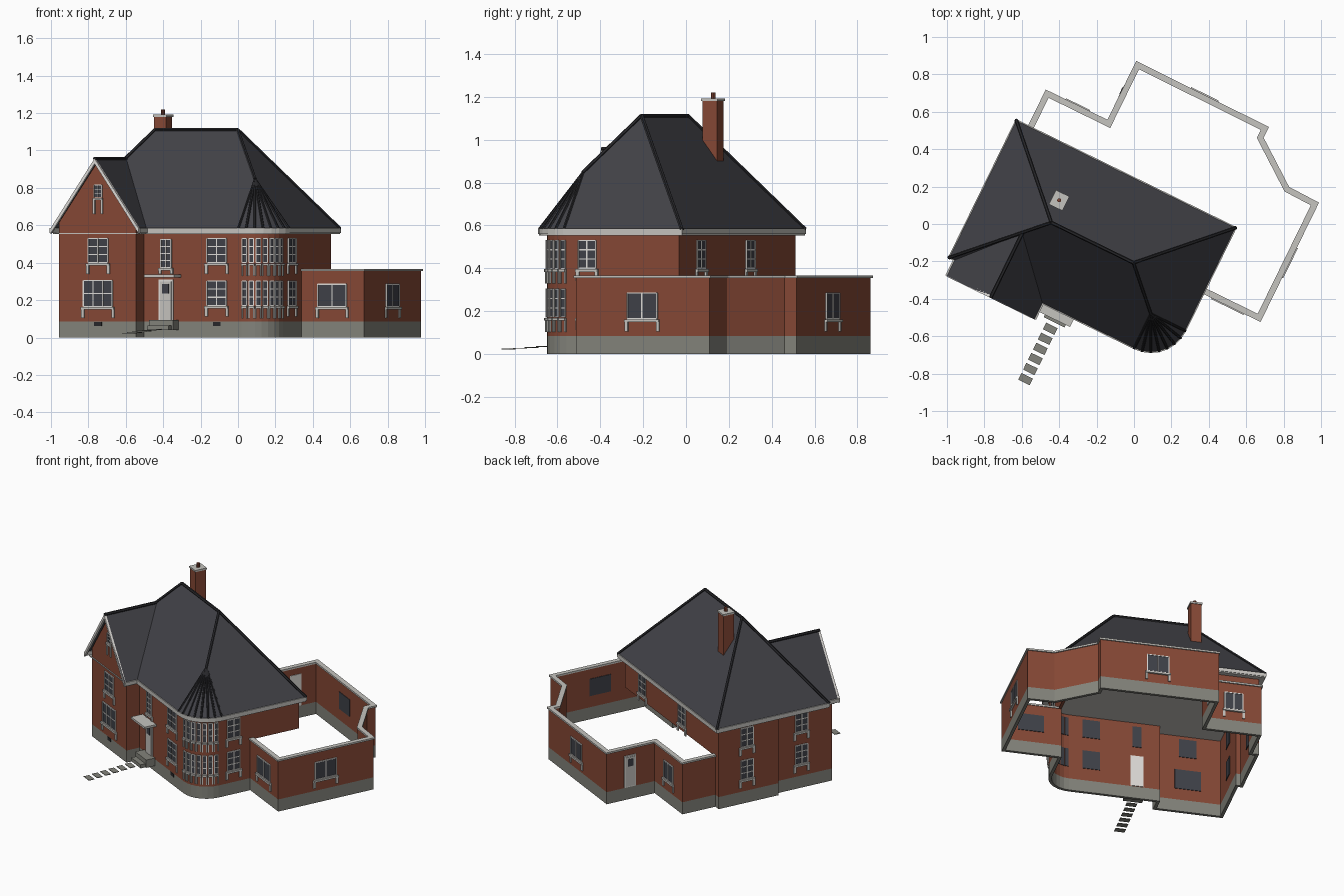
import bpy, math
from mathutils import Matrix, Vector

cube = bpy.data.objects.get("Cube")
if cube:
    bpy.data.objects.remove(cube)

TURN = Matrix.Rotation(math.radians(-26.1), 4, 'Z')   # the plan is turned on its site


def material(name, r, g, b):
    m = bpy.data.materials.new(name)
    m.use_nodes = True
    m.diffuse_color = (r, g, b, 1)
    m.node_tree.nodes["Principled BSDF"].inputs["Base Color"].default_value = (r, g, b, 1)
    return m


BRICK = material("red brick", .24, .065, .036)
SLATE = material("roof slate", .054, .054, .063)
RIDGE = material("ridge tile", .02, .02, .023)
PLINTH = material("grey plinth", .23, .23, .2)
TRIM = material("pale stone", .56, .55, .52)
WHITE = material("white paint", .74, .72, .69)
GLASS = material("dark glass", .05, .053, .065)


def mesh(name, verts, faces, mats, index=None, local=Matrix()):
    me = bpy.data.meshes.new(name)
    me.from_pydata([tuple(v) for v in verts], [], faces)
    for m in mats:
        me.materials.append(m)
    for p, i in zip(me.polygons, index or []):
        p.material_index = i
    ob = bpy.data.objects.new(name, me)
    bpy.context.collection.objects.link(ob)
    ob.matrix_world = TURN @ local
    return ob


def boxes(name, parts, local=Matrix()):
    """Each part: material, x0, x1, y0, y1, z0, z1."""
    verts, faces, index, mats = [], [], [], []
    for m, x0, x1, y0, y1, z0, z1 in parts:
        if m not in mats:
            mats.append(m)
        n = len(verts)
        verts += [(x, y, z) for z in (z0, z1) for x, y in ((x0, y0), (x1, y0), (x1, y1), (x0, y1))]
        faces.append([n + 3, n + 2, n + 1, n])
        faces.append([n + 4, n + 5, n + 6, n + 7])
        faces += [[n + i, n + (i + 1) % 4, n + 4 + (i + 1) % 4, n + 4 + i] for i in range(4)]
        index += [mats.index(m)] * 6
    return mesh(name, verts, faces, mats, index, local)


def offset(path, t, closed):
    """Mitred offset of a plan path, positive to its left."""
    pts = [Vector(p) for p in path]
    n = len(pts)
    out = []
    for i, p in enumerate(pts):
        a = (p - pts[i - 1]).normalized() if closed or i > 0 else None
        b = (pts[(i + 1) % n] - p).normalized() if closed or i < n - 1 else a
        a = a or b
        na, nb = Vector((-a.y, a.x)), Vector((-b.y, b.x))
        out.append(p + (na + nb) * t / (1 + na.dot(nb)))
    return out


def ribbon(name, path, z0, z1, outer, inner, mat, closed=True):
    """Wall of constant thickness following a plan path."""
    o, i = offset(path, -outer, closed), offset(path, inner, closed)
    verts = [(p.x, p.y, z) for ring, z in ((o, z0), (o, z1), (i, z1), (i, z0)) for p in ring]
    n = len(path)
    faces = []
    for k in range(n if closed else n - 1):
        j = (k + 1) % n
        faces += [[r * n + k, r * n + j, (r + 1) % 4 * n + j, (r + 1) % 4 * n + k] for r in range(4)]
    if not closed:
        faces += [[r * n for r in range(4)], [r * n + n - 1 for r in (3, 2, 1, 0)]]
    return mesh(name, verts, faces, [mat])


def slab(name, path, z0, z1, mat):
    n = len(path)
    verts = [(p[0], p[1], z) for z in (z0, z1) for p in path]
    faces = [list(range(n))[::-1], list(range(n, 2 * n))]
    faces += [[i, (i + 1) % n, n + (i + 1) % n, n + i] for i in range(n)]
    return mesh(name, verts, faces, [mat])


def rod(name, p, q, r, mat, sides=6):
    p, q = Vector(p), Vector(q)
    rot = (q - p).to_track_quat('Z', 'Y').to_matrix()
    ring = [rot @ Vector((r * math.cos(a), r * math.sin(a), 0))
            for a in (math.tau * i / sides for i in range(sides))]
    verts = [c + v for c in (p, q) for v in ring]
    faces = [[i, (i + 1) % sides, sides + (i + 1) % sides, sides + i] for i in range(sides)]
    faces += [list(range(sides))[::-1], list(range(sides, 2 * sides))]
    return mesh(name, verts, faces, [mat])


BAY = 7   # facets of the rounded corner


def arc(cx, cy, r):
    return [(cx + r * math.sin(a), cy - r * math.cos(a))
            for a in (math.pi / 2 * i / BAY for i in range(BAY + 1))]


# Walls
house = [(-.775, .19), (-.775, -.245), (-.745, -.245), (-.745, -.655), (-.285, -.655),
         (-.285, -.56)] + arc(.295, -.395, .165)
extension = [(.46, -.165), (.83, -.165), (.83, .53), (.655, .535), (.412, .715), (.412, .775),
             (-.365, .78), (-.365, .43), (-.732, .43), (-.732, .19)]
ground = house + extension
ribbon("plinth", ground, 0, .085, 0, .02, PLINTH)
ribbon("ground_floor_wall", ground, .085, .355, 0, .02, BRICK)
ribbon("upper_floor_wall", house + [(.46, .19)], .355, .57, 0, .02, BRICK)
ribbon("parapet_coping", extension, .355, .367, .008, .025, TRIM, closed=False)

# Gable wall
gable = [(-.745, .56), (-.285, .56), (-.285, .615), (-.515, .94), (-.745, .615)]
mesh("gable_wall", [(u, v, z) for v in (-.655, -.635) for u, z in gable],
     [[0, 1, 2, 3, 4], [9, 8, 7, 6, 5]] + [[i, i + 5, (i + 1) % 5 + 5, (i + 1) % 5] for i in range(5)],
     [BRICK])

# Main roof with the conical corner
U0, U1, V0, V1, ZE, ZR, R = -.81, .498, -.597, .222, .582, 1.112, .205
half = (V1 - V0) / 2
slope = (ZR - ZE) / half
eave = [(U0, V1), (U0, V0)] + arc(U1 - R, V0 + R, R) + [(U1, V1)]
last = len(eave) - 1
verts = [(u, v, ZE) for u, v in eave]
left_peak, right_peak = (U0 + half, V0 + half, ZR), (U1 - half, V0 + half, ZR)
cone_tip = (U1 - R, V0 + R, ZE + R * slope)
verts += [left_peak, right_peak, cone_tip]
L, P, C = last + 1, last + 2, last + 3
mesh("main_roof", verts, [[0, 1, L], [1, 2, C, P, L], [last - 1, last, P, C], [last, 0, L, P]]
     + [[i, i + 1, C] for i in range(2, last - 1)], [SLATE])
ribbon("eaves_gutter", eave, .56, .585, .004, .014, TRIM)
slab("ceiling", eave, .553, .56, TRIM)

# Gable roof
GU, GV, GZ = -.515, -.69, .957
tip, valley = (GU, GV, GZ), (GU, V0 + (GZ - ZE) / slope, GZ)
sides = [(-.778, -1), (-.252, 1)]
for u, s in sides:
    side = "left" if s > 0 else "right"
    back = V0 if s > 0 else V0 + .03
    mesh("gable_roof_" + side, [(u, GV, ZE), (u, back, ZE), valley, tip], [[0, 1, 2, 3]], [SLATE])
    boxes("gable_gutter_" + side, [(TRIM, u - .007, u + .007, GV, -.56, .56, .585)])
    # sloping white verge board
    quad = [(u, ZE), (GU, GZ), (GU, GZ - .028), (u, ZE - .028)]
    mesh("verge_board_" + side, [(x, v, z) for v in (GV - .003, GV + .012) for x, z in quad],
         [[0, 1, 2, 3], [7, 6, 5, 4]] + [[i, i + 4, (i + 1) % 4 + 4, (i + 1) % 4] for i in range(4)],
         [WHITE])
slab("gable_ceiling", [(-.775, -.66), (-.255, -.66), (-.255, -.59), (-.775, -.59)], .553, .56, TRIM)

# Ridge and hip tiles
for name, p, q in (("ridge", left_peak, right_peak), ("hip_back_left", verts[last], right_peak),
                   ("hip_back_right", verts[0], left_peak), ("hip_front_right", verts[1], left_peak),
                   ("hip_front_left", cone_tip, right_peak), ("gable_ridge", tip, valley)):
    rod(name, p, q, .01, RIDGE)
for i in range(2, last):
    rod("cone_rib", verts[i], cone_tip, .007, RIDGE)

# Chimney
boxes("chimney", [(BRICK, -.45, -.38, -.1, -.025, .85, 1.18),
                  (TRIM, -.455, -.375, -.105, -.02, 1.18, 1.192)])
rod("chimney_pot", (-.415, -.062, 1.19), (-.415, -.062, 1.22), .011, BRICK, 10)


def place(u, v, angle):
    return Matrix.Translation((u, v, 0)) @ Matrix.Rotation(math.radians(angle), 4, 'Z')


def window(name, u, v, angle, w, z0, z1, cols=2, rows=3, leg=.06, bar=.006, sill=.012):
    h = w / 2
    parts = [(GLASS, -h, h, -.003, .024, z0, z1)]
    for i in range(cols + 1):
        x = -h + w * i / cols
        parts.append((WHITE, x - bar / 2, x + bar / 2, -.007, 0, z0, z1))
    for i in range(rows + 1):
        z = z0 + (z1 - z0) * i / rows
        parts.append((WHITE, -h, h, -.006, 0, z - bar / 2, z + bar / 2))
    # sill with small stone blocks below its ends
    e = h + sill
    parts.append((TRIM, -e, e, -.014, 0, z0 - .016, z0 - .003))
    k = min(.016, w / 4)
    for x in (-e, e - k):
        parts.append((TRIM, x, x + k, -.008, 0, z0 - leg, z0 - .016))
    boxes(name, parts, place(u, v, angle))


FLOORS = (("ground", .172, .303), ("upper", .4, .53))
for floor, z0, z1 in FLOORS:
    window(floor + "_front_window", .149, -.56, 0, .115, z0, z1)
    window(floor + "_side_window", .46, -.287, 90, .09, z0, z1)
    window(floor + "_right_window_back", -.775, -.016, -90, .09, z0, z1)
    window(floor + "_right_window_front", -.745, -.43, -90, .09, z0, z1)
    for i in range(BAY):
        a = math.pi / 2 * (i + .5) / BAY
        r = .165 * math.cos(math.pi / 4 / BAY)
        window(floor + "_bay_window", .295 + r * math.sin(a), -.395 - r * math.cos(a),
               math.degrees(a), .025, z0, z1, 1, 3, .07, .005, .004)
window("gable_ground_window", -.511, -.655, 0, .172, .165, .305, 3, 2)
window("gable_upper_window", -.511, -.655, 0, .115, .4, .53)
window("gable_attic_window", -.511, -.655, 0, .046, .75, .815, 2, 3, .09, .004, .006)
window("window_over_door", -.153, -.56, 0, .06, .375, .525, 2, 4, .035)
for u in (.23, -.293):
    window("back_window", u, .19, 180, .09, .4, .53)
window("extension_front_window", .643, -.165, 0, .17, .165, .285, 2, 1)
window("extension_side_window", .83, .18, 90, .155, .165, .285, 2, 1)
window("extension_back_window", .035, .778, 180, .14, .165, .285, 2, 1)
window("extension_corner_window", -.55, .43, 180, .12, .165, .285, 2, 1)


def door(name, u, v, angle):
    boxes(name, [(WHITE, -.042, .042, -.006, .024, .088, .31),
                 (TRIM, -.034, .034, -.009, 0, .095, .3),
                 (GLASS, -.02, .02, -.012, 0, .235, .285)], place(u, v, angle))


door("front_door", -.153, -.56, 0)
door("back_door", -.365, .61, -90)

# Entrance canopy, steps, vents and path
boxes("door_canopy", [(TRIM, -.245, -.065, -.645, -.56, .322, .337)])
boxes("door_steps", [(PLINTH, -.225, -.08, -.625, -.56, .04, .095),
                     (PLINTH, -.215, -.09, -.66, -.625, .04, .065)])
for u, v in ((-.511, -.655), (.149, -.56)):
    boxes("air_vent", [(RIDGE, u - .022, u + .022, v - .004, v, .062, .083)])
for i in range(6):
    v, z = -.7 - .06 * i, .045 - .004 * i
    boxes("stepping_stone", [(PLINTH, -.19, -.122, v - .02, v + .02, z - .004, z)])
